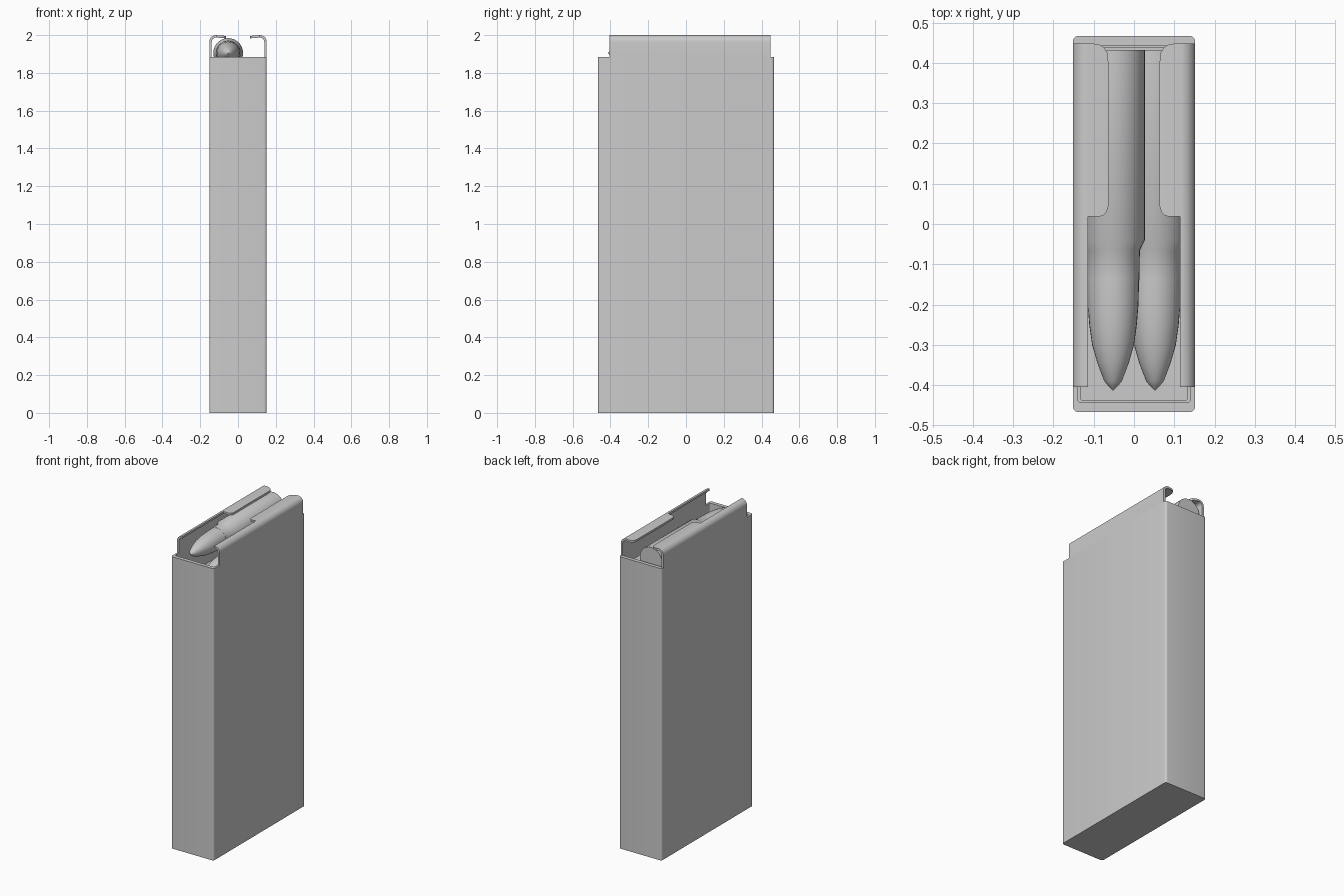
import bpy, bmesh
from math import sin, cos, pi, radians

if "Cube" in bpy.data.objects:
    bpy.data.objects.remove(bpy.data.objects["Cube"])


def loft(name, rings, smooth=35):
    """Skin a list of closed rings and cap both ends."""
    bm = bmesh.new()
    loops = [[bm.verts.new(p) for p in ring] for ring in rings]
    n = len(loops[0])
    for a, b in zip(loops, loops[1:]):
        for i in range(n):
            j = (i + 1) % n
            bm.faces.new((a[i], a[j], b[j], b[i]))
    bm.faces.new(loops[0])
    bm.faces.new(loops[-1])
    bmesh.ops.recalc_face_normals(bm, faces=bm.faces)
    mesh = bpy.data.meshes.new(name)
    bm.to_mesh(mesh)
    bm.free()
    ob = bpy.data.objects.new(name, mesh)
    bpy.context.collection.objects.link(ob)
    bpy.ops.object.select_all(action='DESELECT')
    ob.select_set(True)
    bpy.context.view_layer.objects.active = ob
    bpy.ops.object.shade_smooth_by_angle(angle=radians(smooth))
    return ob


def rounded_rect(hx, hy, r, z, seg=5):
    pts = []
    for k, (sx, sy) in enumerate([(1, 1), (-1, 1), (-1, -1), (1, -1)]):
        for i in range(seg + 1):
            a = (k + i / seg) * pi / 2
            pts.append((sx * (hx - r) + r * cos(a), sy * (hy - r) + r * sin(a), z))
    return pts


HX, HY, RIM, TOP, T = 0.152, 0.467, 1.885, 2.0, 0.013

# hollow casing with a closed bottom
loft("casing", [rounded_rect(HX, HY, 0.014, 0),
                rounded_rect(HX, HY, 0.014, RIM),
                rounded_rect(HX - T, HY - 0.024, 0.006, RIM),
                rounded_rect(HX - T, HY - 0.024, 0.006, 0.02)])

# plate under the stack
loft("follower", [rounded_rect(0.134, 0.438, 0.006, 1.69),
                  rounded_rect(0.134, 0.438, 0.006, 1.714)])


# curled feed lips: the inner edge moves in and out along the length
def lip_ring(side, y, edge, r=0.036, seg=8):
    cx, cz = HX - r, TOP - r
    angles = [i / seg * pi / 2 for i in range(seg + 1)]
    outer = [(HX, RIM)] + [(cx + r * cos(a), cz + r * sin(a)) for a in angles]
    q = r - T
    inner = [(HX - T, RIM)] + [(cx + q * cos(a), cz + q * sin(a)) for a in angles]
    droop = (cx - edge) * 0.08
    outer.append((edge, TOP - droop))
    inner.append((edge, TOP - T - droop))
    return [(side * x, y, z) for x, z in outer + inner[::-1]]


stations = [(-0.405, 0.1145), (0.018, 0.1145), (0.0185, 0.086), (0.022, 0.075),
            (0.03, 0.068), (0.045, 0.0635), (0.40, 0.0635), (0.425, 0.066),
            (0.438, 0.074), (0.445, 0.085), (0.448, 0.1)]
for side, label in ((-1, "left"), (1, "right")):
    loft(label + "_lip", [lip_ring(side, y, e) for y, e in stations])

# two staggered rounds, each a case plus a pointed tip
case_profile = [(0.432, 0.079), (-0.04, 0.079), (-0.065, 0.0665), (-0.14, 0.0655)]
tip_profile = [(-0.14, 0.0645), (-0.20, 0.063), (-0.25, 0.059), (-0.30, 0.052),
               (-0.345, 0.039), (-0.39, 0.022), (-0.402, 0.012), (-0.413, 0.001)]


def lathe(name, profile, x, z, seg=32):
    return loft(name, [[(x + r * cos(2 * pi * i / seg), y, z + r * sin(2 * pi * i / seg))
                        for i in range(seg)] for y, r in profile])


for label, x, z in (("upper", -0.052, 1.905), ("lower", 0.052, 1.793)):
    lathe(label + "_case", case_profile, x, z)
    lathe(label + "_tip", tip_profile, x, z)
